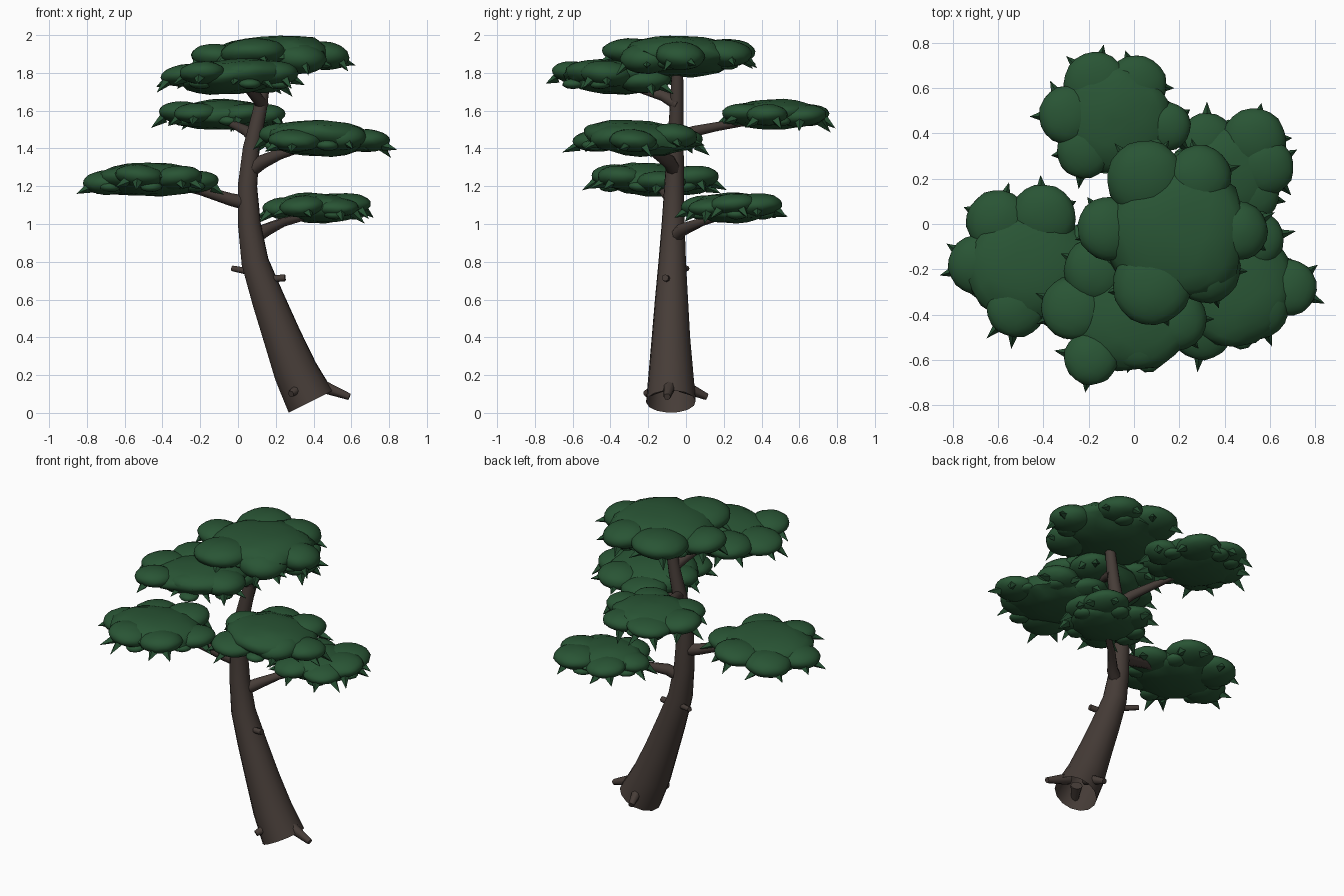
import bpy
import bmesh
import math
import random
from mathutils import Vector, Matrix

random.seed(7)
cube = bpy.data.objects.get("Cube")
if cube:
    bpy.data.objects.remove(cube, do_unlink=True)


def material(name, rgb):
    mat = bpy.data.materials.new(name)
    mat.use_nodes = True
    mat.diffuse_color = (*rgb, 1)
    shader = mat.node_tree.nodes["Principled BSDF"]
    shader.inputs["Base Color"].default_value = (*rgb, 1)
    shader.inputs["Roughness"].default_value = 0.9
    return mat


BARK = material("bark brown", (0.062, 0.046, 0.039))
LEAF = material("leaf green", (0.022, 0.09, 0.035))
NEEDLE = material("needle green", (0.02, 0.082, 0.033))


def finish(bm, name, *mats):
    mesh = bpy.data.meshes.new(name)
    bm.to_mesh(mesh)
    bm.free()
    obj = bpy.data.objects.new(name, mesh)
    bpy.context.collection.objects.link(obj)
    for mat in mats:
        mesh.materials.append(mat)
    bpy.ops.object.select_all(action="DESELECT")
    obj.select_set(True)
    bpy.context.view_layer.objects.active = obj
    bpy.ops.object.shade_smooth_by_angle(angle=math.radians(50))


def tube(name, path, sides=8, open_foot=False):
    """Tapered tube through (x, y, z, radius) stations."""
    bm = bmesh.new()
    points = [Vector(p[:3]) for p in path]
    rings = []
    for i, (point, station) in enumerate(zip(points, path)):
        along = points[min(i + 1, len(points) - 1)] - points[max(i - 1, 0)]
        side = along.cross(Vector((0.3, 1, 0.1))).normalized()
        other = along.cross(side).normalized()
        ring = []
        for k in range(sides):
            a = math.tau * k / sides
            offset = side * math.cos(a) + other * math.sin(a)
            ring.append(bm.verts.new(point + offset * station[3]))
        rings.append(ring)
    for low, high in zip(rings, rings[1:]):
        for k in range(sides):
            n = (k + 1) % sides
            bm.faces.new((low[k], low[n], high[n], high[k]))
    foot = bm.faces.new(rings[0])
    bm.faces.new(rings[-1])
    bmesh.ops.recalc_face_normals(bm, faces=bm.faces)
    if open_foot:
        bmesh.ops.delete(bm, geom=[foot], context="FACES_ONLY")
    finish(bm, name, BARK)


def blob(bm, center, size, detail=3, wobble=0.0):
    """Flattened ball of leaves."""
    tilt = (Matrix.Rotation(random.uniform(-0.1, 0.1), 4, "X")
            @ Matrix.Rotation(random.uniform(-0.1, 0.1), 4, "Y"))
    turn = Matrix.Rotation(random.uniform(0, math.tau), 4, "Z")
    matrix = Matrix.Translation(center) @ tilt @ Matrix.Diagonal((*size, 1)) @ turn
    made = bmesh.ops.create_icosphere(bm, subdivisions=detail, radius=1, matrix=matrix)
    for v in made["verts"]:
        v.co += (v.co - Vector(center)) * random.uniform(-wobble, wobble)


def spike(bm, base, direction, length):
    """Small pointed needle tuft."""
    direction = direction.normalized()
    matrix = (Matrix.Translation(base + direction * length / 2)
              @ direction.to_track_quat("Z", "Y").to_matrix().to_4x4())
    made = bmesh.ops.create_cone(bm, cap_ends=True, segments=4, radius1=0.028,
                                 radius2=0, depth=length, matrix=matrix)
    for face in {f for v in made["verts"] for f in v.link_faces}:
        face.material_index = 1


def foliage(name, center, size, lobes):
    """Broad core, ring of (x, y, radius) lobes, underside tufts and needles."""
    bm = bmesh.new()
    core = Vector(center)
    blob(bm, core, size, wobble=0.05)
    for x, y, r in lobes:
        spot = Vector((x, y, core.z + random.uniform(-0.018, 0.022)))
        blob(bm, spot, (r, r, size[2] * random.uniform(0.62, 0.78)), wobble=0.02)
        out = Vector((x - core.x, y - core.y, 0))
        for swing in (-0.7, 0.5):
            way = Matrix.Rotation(swing + random.uniform(-0.4, 0.4), 3, "Z") @ out
            way.normalize()
            base = spot + way * r * 0.78 + Vector((0, 0, -0.028))
            drop = Vector((0, 0, random.uniform(-1.1, -0.25)))
            spike(bm, base, way + drop, random.uniform(0.065, 0.095))
    for k in range(5):
        a = math.tau * k / 5 + random.uniform(-0.4, 0.4)
        under = core + Vector((math.cos(a) * size[0] * 0.85,
                               math.sin(a) * size[1] * 0.85, -size[2] * 0.42))
        blob(bm, under, (0.06, 0.06, 0.028), detail=2)
    finish(bm, name, LEAF, NEEDLE)


# Leaning trunk, hollow at the foot
tube("trunk", [
    (0.385, -0.08, 0.06, 0.132), (0.305, -0.08, 0.22, 0.118),
    (0.235, -0.08, 0.4, 0.102), (0.16, -0.077, 0.6, 0.088),
    (0.09, -0.073, 0.8, 0.073), (0.06, -0.068, 1, 0.061),
    (0.05, -0.063, 1.2, 0.052), (0.07, -0.057, 1.4, 0.045),
    (0.115, -0.05, 1.6, 0.037), (0.15, -0.045, 1.82, 0.03)],
    sides=14, open_foot=True)

# Boughs carrying the foliage pads
tube("low_left_branch", [(0.07, -0.07, 0.92, 0.04), (0.15, -0.02, 0.97, 0.034),
                         (0.24, 0.08, 1.01, 0.024), (0.4, 0.22, 1.05, 0.016)])
tube("low_right_branch", [(0.05, -0.06, 1.11, 0.04), (-0.04, -0.08, 1.13, 0.034),
                          (-0.2, -0.12, 1.18, 0.027), (-0.4, -0.17, 1.22, 0.016)])
tube("middle_left_branch", [(0.06, -0.06, 1.28, 0.04), (0.13, -0.09, 1.33, 0.037),
                            (0.22, -0.15, 1.37, 0.029), (0.42, -0.24, 1.43, 0.018)])
tube("back_branch", [(0.09, -0.06, 1.45, 0.036), (0.05, 0.04, 1.49, 0.03),
                     (0, 0.16, 1.515, 0.024), (-0.1, 0.45, 1.56, 0.015)])
tube("upper_front_branch", [(0.13, -0.04, 1.63, 0.034), (0.09, -0.12, 1.68, 0.03),
                            (0.06, -0.22, 1.71, 0.024), (0, -0.38, 1.76, 0.015)])

# Broken twigs on the trunk
tube("right_twig", [(0.1, -0.06, 0.74, 0.02), (-0.03, 0.005, 0.765, 0.015)])
tube("left_twig", [(0.12, -0.09, 0.705, 0.02), (0.25, -0.11, 0.715, 0.018)])

# Short root spurs around the foot
spurs = [(0.59, -0.1, 0.085), (0.28, -0.215, 0.1), (0.32, 0.11, 0.085)]
for i, (x, y, z) in enumerate(spurs):
    start = Vector((0.37, -0.08, 0.17)).lerp(Vector((x, y, z)), 0.3)
    tube(f"root_spur_{i + 1}", [(*start, 0.036), (x, y, z, 0.018)])

# Foliage pads
foliage("top_foliage", (0.18, -0.03, 1.89), (0.32, 0.31, 0.108),
        [(0.05, 0.2, 0.17), (0.29, 0.21, 0.14), (0.46, -0.03, 0.13),
         (0.08, -0.27, 0.175), (-0.11, -0.02, 0.14), (0.32, -0.2, 0.15)])
foliage("upper_front_foliage", (-0.02, -0.38, 1.78), (0.29, 0.27, 0.09),
        [(-0.27, -0.37, 0.14), (-0.19, -0.59, 0.12), (0.02, -0.49, 0.15),
         (0.18, -0.42, 0.14), (-0.17, -0.2, 0.14), (0.13, -0.22, 0.14)])
foliage("back_foliage", (-0.09, 0.46, 1.58), (0.25, 0.24, 0.08),
        [(-0.17, 0.62, 0.14), (0.01, 0.61, 0.135), (-0.29, 0.48, 0.13),
         (-0.22, 0.32, 0.12), (0.14, 0.43, 0.11), (0.03, 0.31, 0.12)])
foliage("middle_left_foliage", (0.43, -0.26, 1.455), (0.28, 0.28, 0.095),
        [(0.68, -0.28, 0.125), (0.54, -0.37, 0.14), (0.3, -0.46, 0.14),
         (0.23, -0.25, 0.12), (0.34, -0.05, 0.14), (0.53, -0.07, 0.13)])
foliage("low_right_foliage", (-0.46, -0.18, 1.235), (0.28, 0.26, 0.09),
        [(-0.4, 0.03, 0.145), (-0.6, 0.01, 0.14), (-0.69, -0.18, 0.13),
         (-0.52, -0.37, 0.13), (-0.32, -0.34, 0.13), (-0.23, -0.13, 0.13)])
foliage("low_left_foliage", (0.42, 0.24, 1.085), (0.23, 0.21, 0.08),
        [(0.53, 0.37, 0.14), (0.32, 0.37, 0.12), (0.58, 0.25, 0.125),
         (0.24, 0.22, 0.11), (0.34, 0.09, 0.12), (0.52, 0.13, 0.12)])
